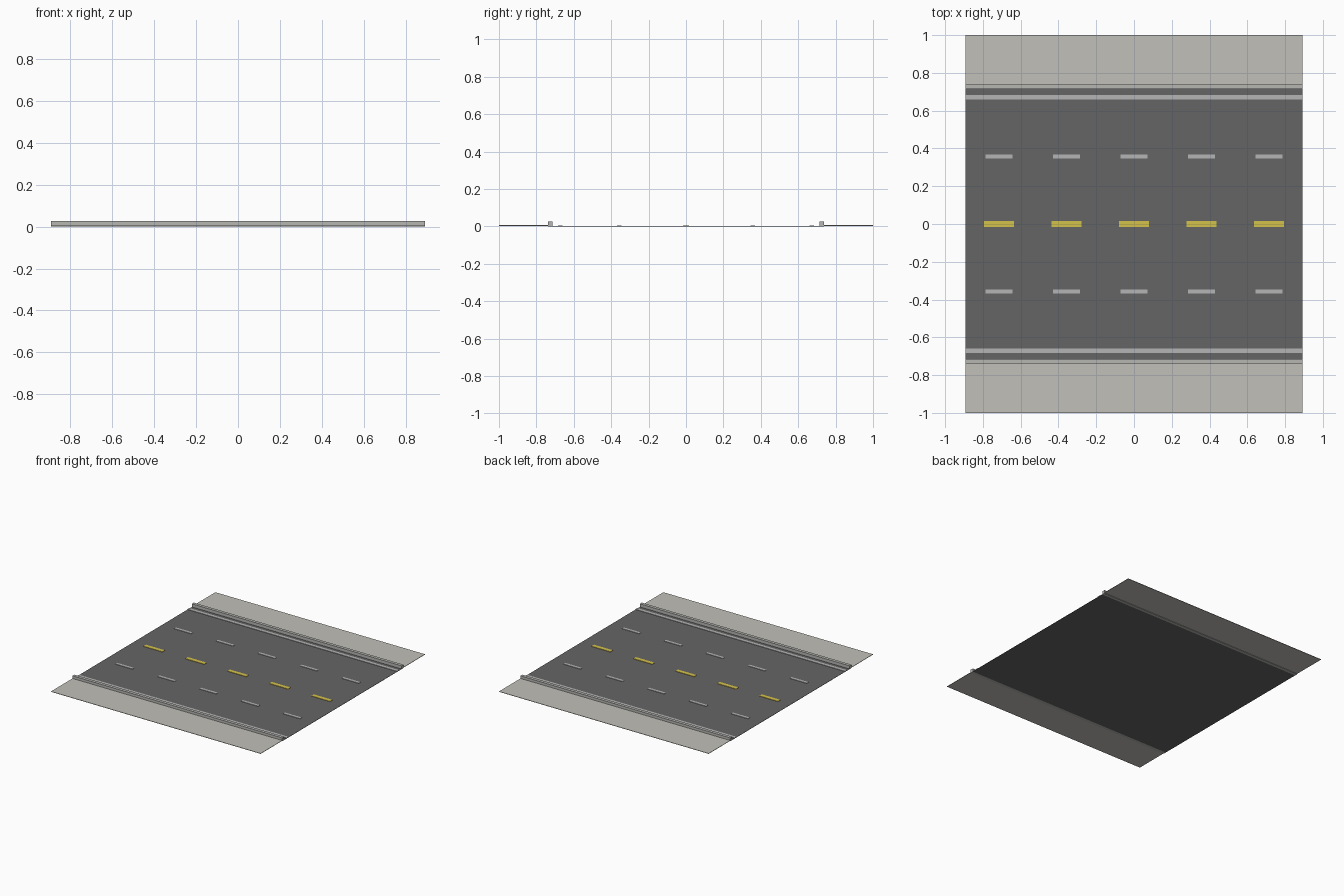
import bpy
import bmesh
from mathutils import Matrix, Vector

if "Cube" in bpy.data.objects:
    bpy.data.objects.remove(bpy.data.objects["Cube"])

HALF_LEN = 0.893      # half length of the road segment along x
LANE = 0.357          # lane width, also the dash spacing
ROAD_EDGE = 2 * LANE  # half width of the carriageway
CURB_W = 0.024
ROAD_TOP = 0.002


def material(name, rgb):
    mat = bpy.data.materials.new(name)
    mat.diffuse_color = (*rgb, 1.0)
    mat.use_nodes = True
    mat.node_tree.nodes["Principled BSDF"].inputs["Base Color"].default_value = mat.diffuse_color
    return mat


asphalt = material("asphalt", (0.13, 0.13, 0.13))
paving = material("paving", (0.54, 0.53, 0.49))
concrete = material("concrete", (0.47, 0.47, 0.45))
white_paint = material("white_paint", (0.46, 0.46, 0.46))
yellow_paint = material("yellow_paint", (0.66, 0.54, 0.07))


def slab(name, x, y, z, mat):
    """Box spanning the (min, max) ranges x, y and z."""
    size = Vector((x[1] - x[0], y[1] - y[0], z[1] - z[0]))
    centre = Vector((sum(x) / 2, sum(y) / 2, sum(z) / 2))
    bm = bmesh.new()
    bmesh.ops.create_cube(bm, size=1.0,
                          matrix=Matrix.Translation(centre) @ Matrix.Diagonal((*size, 1.0)))
    mesh = bpy.data.meshes.new(name)
    bm.to_mesh(mesh)
    bm.free()
    mesh.materials.append(mat)
    obj = bpy.data.objects.new(name, mesh)
    bpy.context.collection.objects.link(obj)
    return obj


def strip(name, y, width, z, mat, x=0.0, half=HALF_LEN):
    """Strip running along x, centred on (x, y)."""
    return slab(name, (x - half, x + half), (y - width / 2, y + width / 2), z, mat)


# Carriageway
strip("road_surface", 0, 2 * ROAD_EDGE, (0, ROAD_TOP), asphalt)

# Kerbs, sidewalks and solid edge lines on both sides
for side, s in (("front", -1), ("back", 1)):
    strip(f"{side}_curb", s * (ROAD_EDGE + CURB_W / 2), CURB_W, (0, 0.026), concrete)
    inner = ROAD_EDGE + CURB_W
    strip(f"{side}_sidewalk", s * (inner + 1) / 2, 1 - inner, (0.003, 0.006), paving)
    strip(f"{side}_edge_line", s * 0.672, 0.024, (ROAD_TOP, 0.005), white_paint)

# Dashed lane markings and yellow centre line
for i in range(5):
    x = (i - 2) * LANE
    strip(f"centre_dash_{i + 1}", 0, 0.03, (ROAD_TOP, 0.005), yellow_paint, x, 0.08)
    for side, s in (("front", -1), ("back", 1)):
        strip(f"{side}_lane_dash_{i + 1}", s * LANE, 0.022,
              (ROAD_TOP, 0.005), white_paint, x, 0.072)
